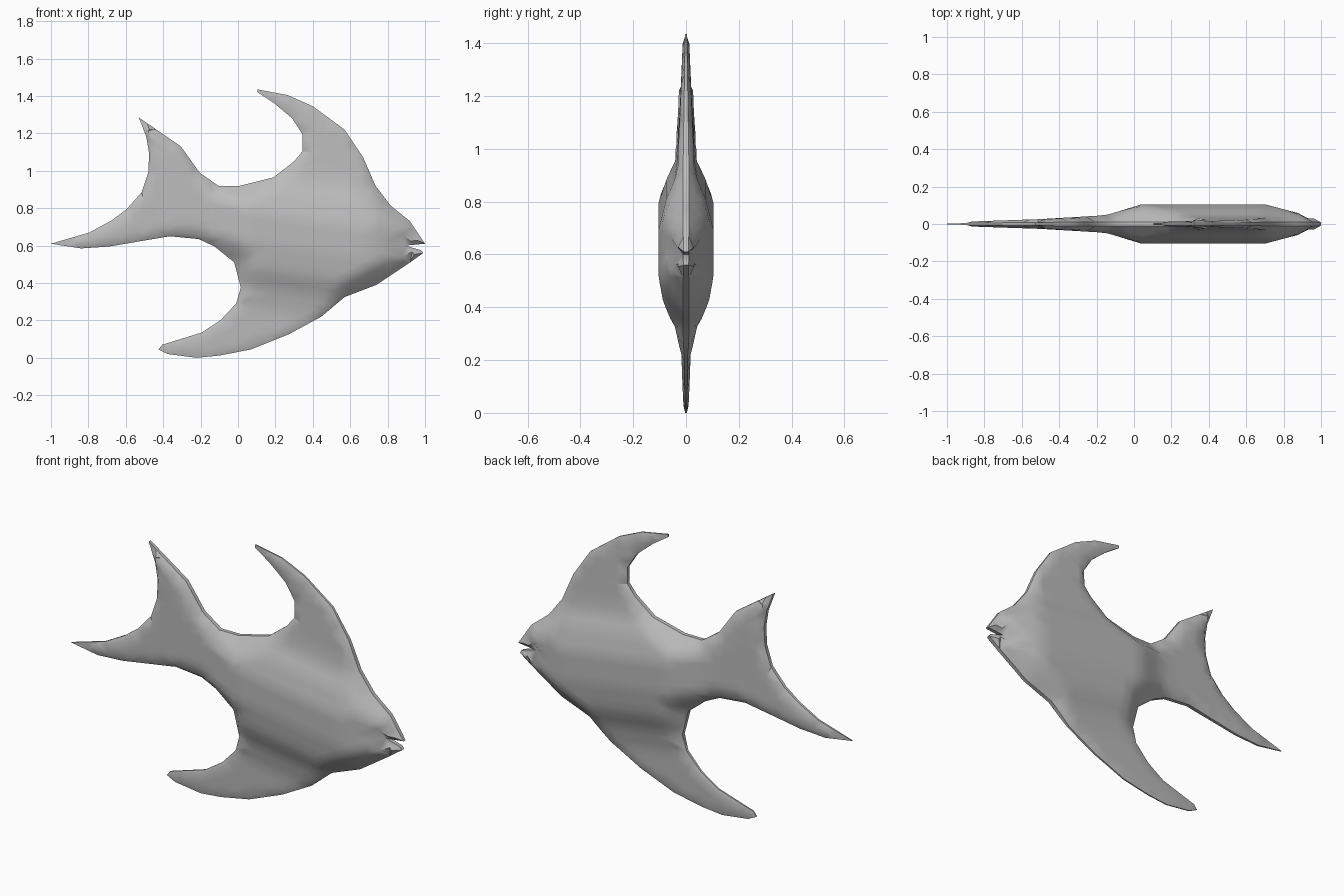
import bpy
import bmesh
from mathutils import Vector
from mathutils.geometry import delaunay_2d_cdt, intersect_point_line

cube = bpy.data.objects.get("Cube")
if cube:
    bpy.data.objects.remove(cube, do_unlink=True)

# Side outline (x, z), counter-clockwise from the upper lip
head_back = [(1, .61), (.92, .73), (.815, .815), (.735, .92)]
dorsal_fin = [(.67, 1.07), (.57, 1.22), (.4, 1.345), (.265, 1.405), (.105, 1.435), (.105, 1.42),
              (.195, 1.36), (.29, 1.28), (.345, 1.195), (.345, 1.105), (.3, 1.05), (.19, .965)]
tail_fin = [(.01, .92), (-.105, .92), (-.205, .99), (-.305, 1.13), (-.53, 1.285), (-.49, 1.18),
            (-.475, 1.09), (-.48, .99), (-.515, .885), (-.595, .795), (-.675, .735),
            (-.795, .67), (-1, .61), (-.84, .585), (-.69, .595), (-.365, .65), (-.21, .635)]
belly_fin = [(-.125, .595), (-.02, .51), (.015, .375), (-.01, .29), (-.095, .2), (-.195, .135),
             (-.405, .07), (-.425, .045), (-.375, .02), (-.22, 0), (-.1, .012), (.07, .045),
             (.27, .125), (.445, .22), (.57, .325)]
jaw = [(.74, .39), (.92, .51), (.99, .56), (.98, .575), (.895, .6)]
corners = [Vector(p) for p in head_back + dorsal_fin + tail_fin + belly_fin + jaw]

# Half thickness along the body, and across it from the sloping body axis
along_body = [(-1, .009), (-.5, .026), (-.15, .047), (.04, .105), (.7, .105), (.97, .034), (1, .024)]
across_body = [(-.75, .009), (-.45, .018), (-.34, .042), (-.24, .085), (-.1, .105), (.06, .105),
               (.18, .075), (.25, .043), (.33, .031), (.53, .021), (.8, .007)]


def interpolate(profile, value):
    """Straight-line lookup in a sorted profile."""
    if value <= profile[0][0]:
        return profile[0][1]
    for (a, start), (b, end) in zip(profile, profile[1:]):
        if value <= b:
            return start + (end - start) * (value - a) / (b - a)
    return profile[-1][1]


def axis_height(x):
    return .735 - .15 * x


def edges_of(points):
    return list(zip(points, points[1:] + points[:1]))


def is_inside(p):
    inside = False
    for a, b in edges_of(corners):
        if (a.y > p.y) != (b.y > p.y) and p.x < a.x + (b.x - a.x) * (p.y - a.y) / (b.y - a.y):
            inside = not inside
    return inside


def edge_distance(p):
    best = 10
    for a, b in edges_of(corners):
        nearest, t = intersect_point_line(p, a, b)
        nearest = a.lerp(b, min(max(t, 0), 1))
        best = min(best, (p - nearest.to_2d()).length)
    return best


def half_thickness(p):
    body = min(interpolate(along_body, p.x), interpolate(across_body, p.y - axis_height(p.x)))
    return min(body, .35 * min(body, .03) + .9 * edge_distance(p))


# Outline split into short steps, with a ring of points just inside it
outline, ring = [], []
for a, b in edges_of(corners):
    steps = max(1, round((b - a).length / .06))
    inward = Vector((a.y - b.y, b.x - a.x)).normalized() * .022
    for i in range(steps):
        p = a.lerp(b, i / steps)
        outline.append(p)
        ring.append(a.lerp(b, (i + .5) / steps) + inward)
inner = [p for p in ring if is_inside(p) and edge_distance(p) > .015]

# Inner points in rows that follow the body axis
for column in range(-16, 17):
    x = .04 + column * .06
    for row in range(-19, 21):
        p = Vector((x, axis_height(x) + row * .04 - .02))
        if is_inside(p) and edge_distance(p) > .04:
            inner.append(p)

count = len(outline)
rim = [(i, (i + 1) % count) for i in range(count)]
points, _, triangles, *_ = delaunay_2d_cdt(outline + inner, rim, [list(range(count))], 1, 1e-5)

# Mirror the two flanks and join them along the rim
bm = bmesh.new()
flanks = []
for side in (-1, 1):
    verts = [bm.verts.new((p.x, side * half_thickness(p), p.y)) for p in points]
    for tri in triangles:
        bm.faces.new([verts[i] for i in tri])
    flanks.append(verts)
bm.edges.ensure_lookup_table()
partner = dict(zip(flanks[0], flanks[1]))
for edge in [e for e in bm.edges if e.is_boundary and e.verts[0] in partner]:
    a, b = edge.verts
    bm.faces.new((a, b, partner[b], partner[a]))
bmesh.ops.recalc_face_normals(bm, faces=bm.faces)

mesh = bpy.data.meshes.new("fish_body")
bm.to_mesh(mesh)
bm.free()
fish = bpy.data.objects.new("fish_body", mesh)
bpy.context.collection.objects.link(fish)

# Plain grey finish
grey = bpy.data.materials.new("plain_grey")
grey.use_nodes = True
colour = (.5, .5, .5, 1)
grey.diffuse_color = colour
grey.node_tree.nodes["Principled BSDF"].inputs["Base Color"].default_value = colour
mesh.materials.append(grey)

bpy.ops.object.select_all(action="DESELECT")
fish.select_set(True)
bpy.context.view_layer.objects.active = fish
bpy.ops.object.shade_smooth_by_angle(angle=.7)
